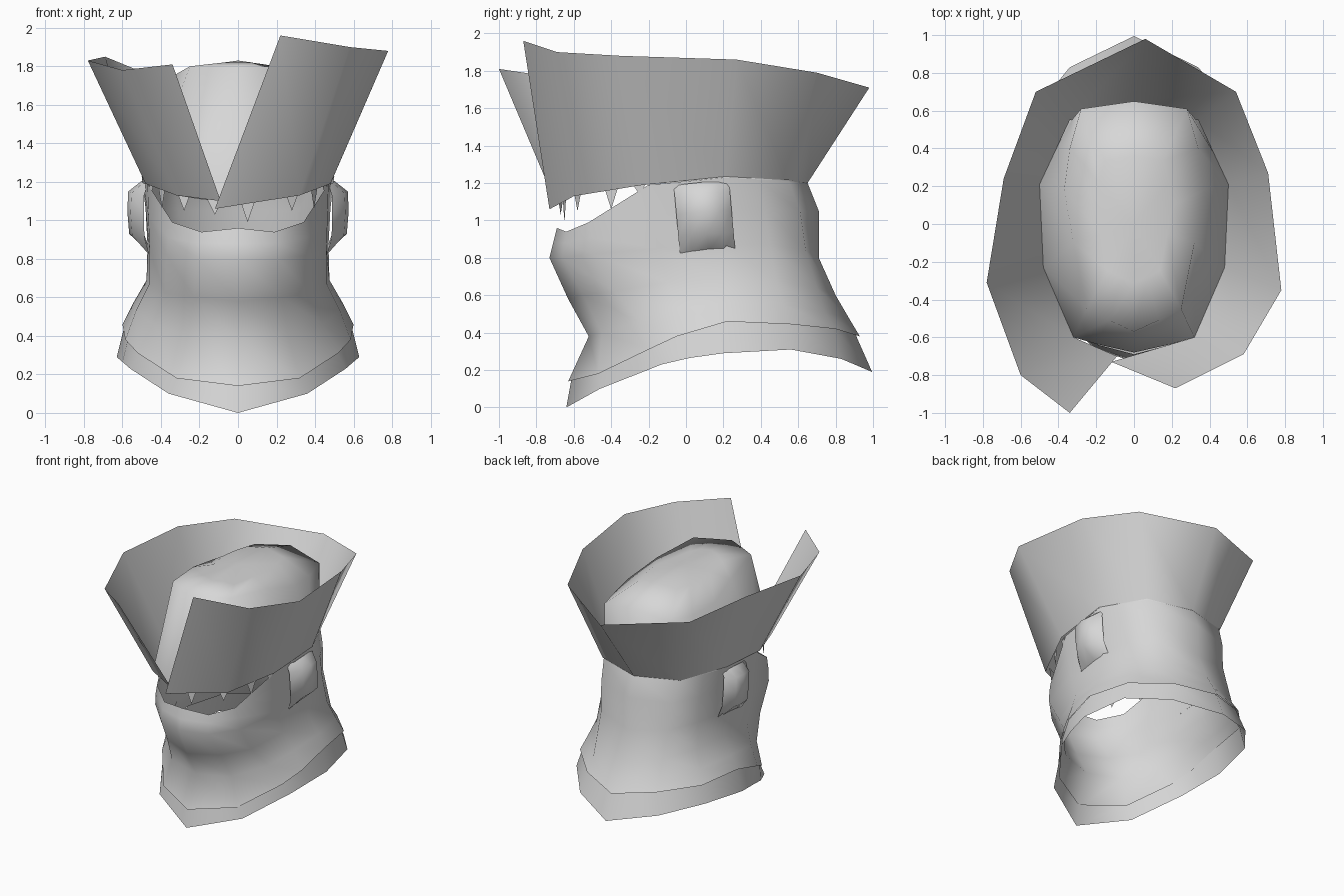
import bpy, bmesh, math

if "Cube" in bpy.data.objects:
    bpy.data.objects.remove(bpy.data.objects["Cube"])

mat = bpy.data.materials.new("light_grey")
mat.diffuse_color = (0.68, 0.68, 0.68, 1)
mat.use_nodes = True
mat.node_tree.nodes["Principled BSDF"].inputs["Base Color"].default_value = mat.diffuse_color


def make(name, verts, faces):
    me = bpy.data.meshes.new(name)
    me.from_pydata(verts, [], faces)
    me.materials.append(mat)
    bm = bmesh.new()
    bm.from_mesh(me)
    bmesh.ops.recalc_face_normals(bm, faces=bm.faces)
    bm.to_mesh(me)
    bm.free()
    ob = bpy.data.objects.new(name, me)
    bpy.context.collection.objects.link(ob)
    bpy.ops.object.select_all(action='DESELECT')
    ob.select_set(True)
    bpy.context.view_layer.objects.active = ob
    bpy.ops.object.shade_smooth_by_angle(angle=math.pi)
    return ob


def full(half):
    """Mirror a half ring (front centre to back centre) into a closed ring."""
    return half + [(-x, y, z) for x, y, z in half[-2:0:-1]]


def loft(rings, closed=True):
    n = len(rings[0])
    faces = [(r * n + i, r * n + (i + 1) % n, (r + 1) * n + (i + 1) % n, (r + 1) * n + i)
             for r in range(len(rings) - 1) for i in range(n if closed else n - 1)]
    return [v for ring in rings for v in ring], faces


# Neck shell, from the mouth opening down to the flared hem
hood_top = [(0, -.69, .96), (.19, -.64, .94), (.34, -.52, .99), (.47, -.2, 1.19),
            (.5, .21, 1.23), (.42, .38, 1.22), (.33, .55, 1.21), (0, .65, 1.2)]
hood_cheek = [(0, -.71, .88), (.2, -.65, .88), (.36, -.51, .91), (.465, -.18, 1.02),
              (.48, .2, 1.06), (.42, .42, 1.06), (.31, .61, 1.05), (0, .71, 1.05)]
hood_jaw = [(0, -.73, .8), (.21, -.66, .8), (.37, -.5, .82), (.46, -.15, .85),
            (.47, .2, .87), (.42, .45, .87), (.29, .64, .84), (0, .71, .8)]
hood_neck = [(0, -.63, .58), (.23, -.55, .6), (.38, -.38, .62), (.46, -.1, .67),
             (.475, .2, .69), (.44, .48, .68), (.29, .7, .64), (0, .8, .6)]
hood_flare = [(0, -.52, .38), (.26, -.45, .4), (.44, -.25, .46), (.53, -.05, .53),
              (.55, .22, .56), (.49, .52, .55), (.29, .74, .51), (0, .87, .48)]
hood_hem = [(0, -.63, .14), (.32, -.47, .18), (.52, -.2, .31), (.585, -.05, .38),
            (.6, .22, .46), (.53, .56, .445), (.3, .8, .42), (0, .93, .38)]
make("neck_shell", *loft([full(r) for r in
     (hood_top, hood_cheek, hood_jaw, hood_neck, hood_flare, hood_hem)]))

# Lower collar, tucked just inside the hem
collar_low = [(0, -.64, 0), (.36, -.46, .1), (.56, -.13, .23), (.6, .02, .265),
              (.63, .2, .29), (.56, .56, .31), (.34, .83, .26), (0, .995, .19)]
collar_top = [(x * .97, y * .97, z + .02) for x, y, z in hood_hem]
make("lower_collar", *loft([full(collar_top), full(collar_low)]))

# Crown inside the brim: steep walls and a soft, nearly flat top
crown_base = [(0, -.68, 1.09), (.2, -.635, 1.11), (.32, -.6, 1.13), (.48, -.23, 1.19),
              (.5, .21, 1.23), (.42, .38, 1.22), (.33, .55, 1.21), (0, .65, 1.2)]
crown_rim = [(0, -.57, 1.8), (.13, -.51, 1.8), (.25, -.45, 1.8), (.32, -.1, 1.76),
             (.37, .18, 1.69), (.34, .4, 1.67), (.28, .61, 1.68), (0, .65, 1.73)]
crown_top = [(x * .55, y * .55, 1.8 + .02 * (abs(x) < .2)) for x, y, z in crown_rim]
verts, faces = loft([full(r) for r in (crown_base, crown_rim, crown_top)])
n = len(full(crown_base))
verts.append((0, 0, 1.83))
faces += [(2 * n + i, 2 * n + (i + 1) % n, 3 * n) for i in range(n)]
make("crown", verts, faces)

# Tall flared brim, split at the front with uneven ends
brim_low = [(-.09, -.70, 1.1), (-.32, -.6, 1.13), (-.48, -.23, 1.19), (-.5, .21, 1.235),
            (-.34, .55, 1.215), (0, .65, 1.2), (.34, .55, 1.215), (.5, .21, 1.235),
            (.48, -.23, 1.19), (.32, -.6, 1.13), (-.12, -.73, 1.06)]
brim_high = [(-.34, -1, 1.81), (-.6, -.8, 1.78), (-.78, -.31, 1.83), (-.69, .24, 1.85),
             (-.52, .7, 1.78), (.06, .98, 1.71), (.54, .7, 1.79), (.71, .27, 1.86),
             (.78, -.35, 1.88), (.58, -.69, 1.9), (.22, -.87, 1.96)]
make("brim", *loft([brim_low, brim_high], closed=False))

# Ear covers: domed pads that taper into the shell at front and back
ear_profile = [(.46, .84), (.565, .93), (.575, 1.05), (.57, 1.15), (.5, 1.205)]
for side, label in ((1, "right"), (-1, "left")):
    rings = []
    for y, bulge, shift in ((-.065, .25, -.02), (0, .85, -.01), (.09, 1, 0),
                            (.17, .9, 0), (.23, .3, .01)):
        rings.append([(side * (.46 + (x - .46) * bulge), y + (1.2 - z) * .09, z + shift)
                      for x, z in ear_profile])
    make(label + "_ear_cover", *loft(rings, closed=False))

# Pointed fringe hanging below the front of the brim: x, y, top, tip, slope
spikes = [(-.12, -.67, 1.11, 1.03, -.3), (.05, -.65, 1.11, .99, .2)]
for s in (1, -1):
    spikes += [(s * .28, -.58, 1.15, 1.05, s * .5), (s * .395, -.4, 1.18, 1.06, s * 2),
               (s * .45, -.25, 1.2, 1.14, s * 2.3)]
verts, faces = [], []
for x, y, top, tip, slope in spikes:
    b = len(verts)
    dx = .042 / math.hypot(1, slope)
    verts += [(x - dx, y - dx * slope, top), (x + dx, y + dx * slope, top), (x, y, tip)]
    faces.append((b, b + 1, b + 2))
make("fringe", verts, faces)
